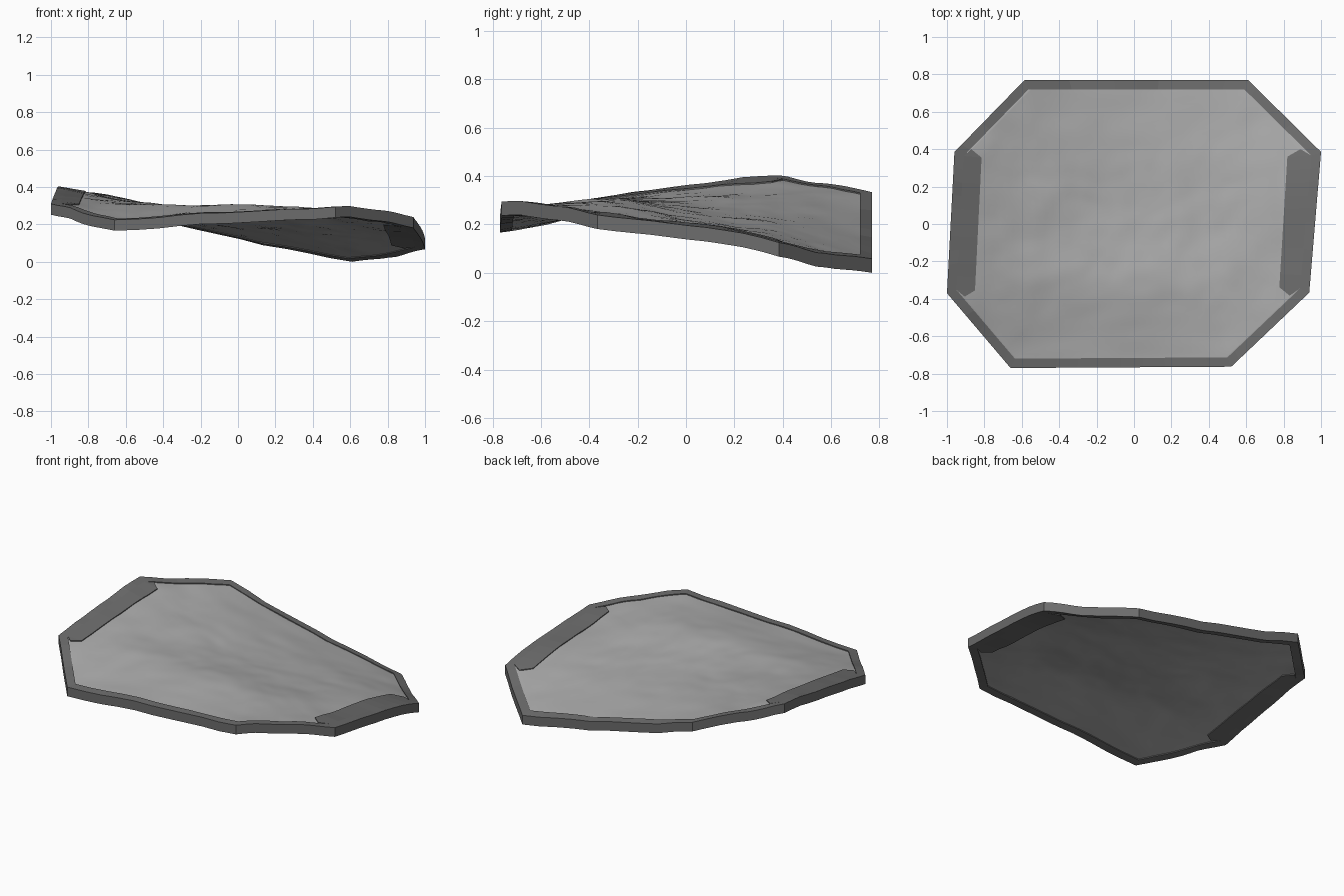
import bpy, bmesh, math
from mathutils import Vector, noise

if "Cube" in bpy.data.objects:
    bpy.data.objects.remove(bpy.data.objects["Cube"])

# outline corners: x, y, mid-height
C = [(-.585, .77, .303), (.61, .77, .031), (1.0, .385, .103), (.937, -.367, .208),
     (.52, -.763, .265), (-.66, -.77, .188), (-1.0, -.37, .285), (-.96, .385, .375)]
P = [Vector(c[:2]) for c in C]


def base(x, y):
    """Saddle with a soft swelling towards the front."""
    dome = .034 * math.exp(-((x - .05)**2 / .25 + (y + .33)**2 / .05))
    return .235 - .082*x - .068*y - .17*x*y + .01*x*x - .08*y*y + dome


def height(x, y):
    """Twisted sheet: saddle, corner corrections and small ripples."""
    w, s = .3, 0
    for cx, cy, cz in C:
        k = .04 / ((x - cx)**2 + (y - cy)**2 + .006)
        s += k * (cz - base(cx, cy))
        w += k
    ripple = .008 * noise.noise(Vector((x*5, y*5, 1.3)))
    ripple += .004 * noise.noise(Vector((x*11, y*11, 4.7)))
    return base(x, y) + s / w + ripple


def inset(pts, d):
    out = []
    for i, p in enumerate(pts):
        a = (p - pts[i-1]).normalized()
        b = (pts[(i+1) % len(pts)] - p).normalized()
        na, nb = Vector((a.y, -a.x)), Vector((b.y, -b.x))
        m = (na + nb).normalized()
        out.append(p + m * d / m.dot(na))
    return out


def loop(pts, n):
    return [p.lerp(pts[(i+1) % len(pts)], k/n) for i, p in enumerate(pts) for k in range(n)]


def finish(bm, name, grey, smooth):
    bmesh.ops.recalc_face_normals(bm, faces=bm.faces)
    me = bpy.data.meshes.new(name)
    bm.to_mesh(me)
    bm.free()
    ob = bpy.data.objects.new(name, me)
    bpy.context.collection.objects.link(ob)
    mat = bpy.data.materials.new(name)
    mat.diffuse_color = (grey, grey, grey, 1)
    mat.use_nodes = True
    mat.node_tree.nodes["Principled BSDF"].inputs["Base Color"].default_value = mat.diffuse_color
    me.materials.append(mat)
    for f in me.polygons:
        f.use_smooth = smooth
    return ob


def bar(name, outer, inner, t, closed):
    """Sweep a rectangular section between two matching lines."""
    bm = bmesh.new()
    rows = []
    for o, i in zip(outer, inner):
        zo, zi = height(*o), height(*i)
        rows.append([bm.verts.new((q.x, q.y, z)) for q, z in
                     ((o, zo - t), (o, zo + t), (i, zi + t), (i, zi - t))])
    n = len(rows)
    for k in range(n if closed else n - 1):
        a, b = rows[k], rows[(k+1) % n]
        for j in range(4):
            bm.faces.new((a[j], a[(j+1) % 4], b[(j+1) % 4], b[j]))
    if not closed:
        bm.faces.new(rows[0])
        bm.faces.new(rows[-1])
    return finish(bm, name, .15, False)


# octagonal rim
RIM = inset(P, .05)
bar("rim", loop(P, 10), loop(RIM, 10), .029, True)

# wide side bands with clipped ends, starting at the rim's inner edge
bands = {"left_band": (RIM[7], RIM[6], (-.87, .40), (-.815, .355), (-.85, -.355), (-.905, -.388)),
         "right_band": (RIM[2], RIM[3], (.89, .40), (.82, .36), (.777, -.338), (.832, -.383))}
for name, pts in bands.items():
    a, b, i0, i1, i2, i3 = [Vector(p) for p in pts]
    outer = [a.lerp(b, k/10) for k in range(11)]
    inner = [i1.lerp(i2, k/10) for k in range(11)]
    bar(name, [a.lerp(i0, .98)] + outer + [b.lerp(i3, .98)],
        [i0] + inner + [i3], .029, False)

# rippled inner panel
bm = bmesh.new()
edge = loop(inset(P, .025), 12)
R = 28
rings = [[bm.verts.new((*(p*r/R), height(*(p*r/R)))) for p in edge] for r in range(1, R + 1)]
mid = bm.verts.new((0, 0, height(0, 0)))
n = len(edge)
for k in range(n):
    m = (k + 1) % n
    bm.faces.new((mid, rings[0][m], rings[0][k]))
    for a, b in zip(rings, rings[1:]):
        bm.faces.new((a[k], a[m], b[m], b[k]))
panel = finish(bm, "panel", .4, True)
sol = panel.modifiers.new("thickness", 'SOLIDIFY')
sol.thickness = .046
sol.offset = 0

# settle on the ground
lo = min(v.co.z for o in bpy.data.objects for v in o.data.vertices)
for o in bpy.data.objects:
    o.location.z -= lo
